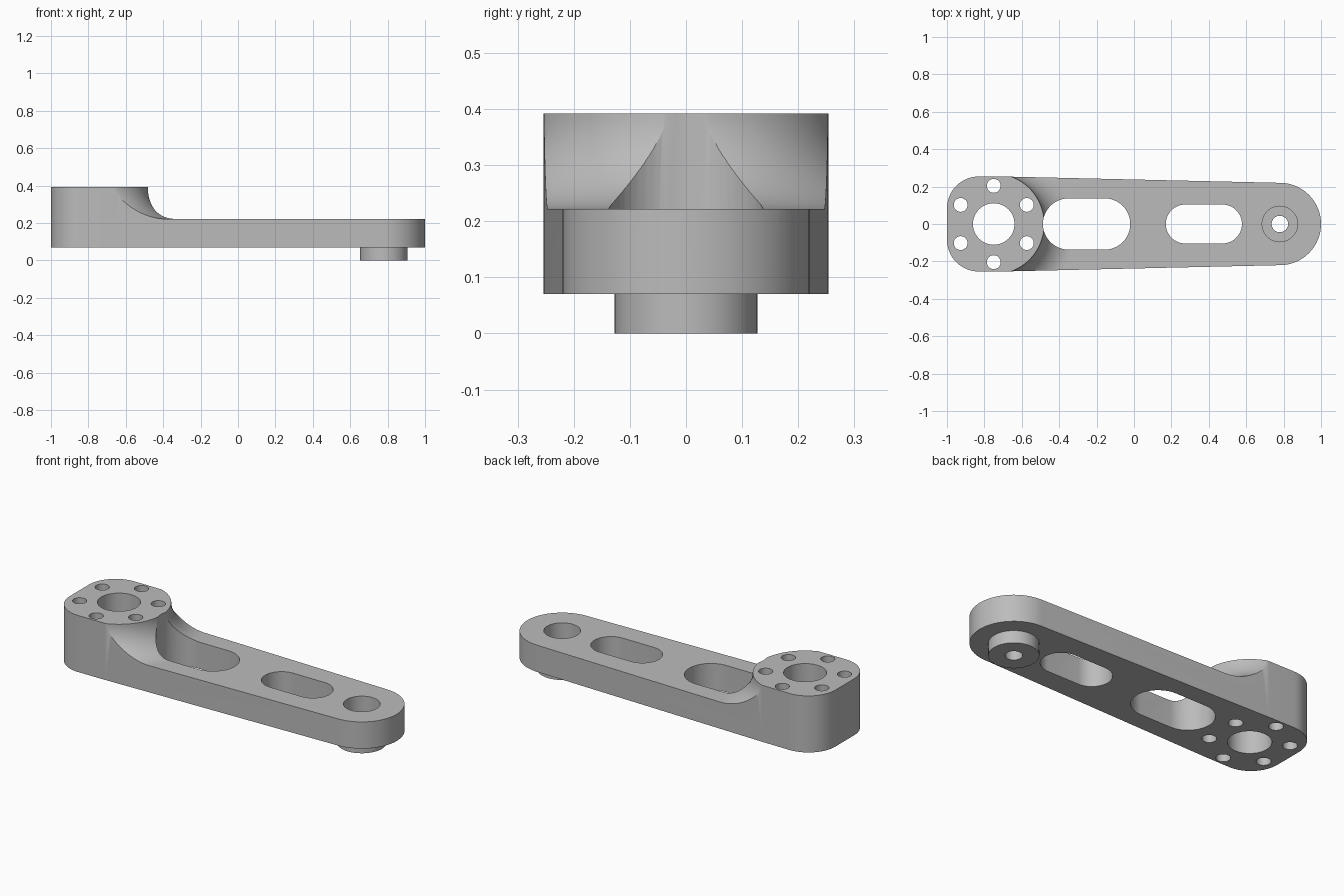
import bpy, bmesh
from math import pi, sin, cos, radians
from mathutils import Vector, Matrix

if "Cube" in bpy.data.objects:
    bpy.data.objects.remove(bpy.data.objects["Cube"])

HUB_X, TIP_X = -0.75, 0.78
BOTTOM, DECK, TOP = 0.07, 0.222, 0.392
HUB_R, FILLET = 0.27, 0.17

metal = bpy.data.materials.new("light grey metal")
metal.use_nodes = True
grey = (0.5, 0.5, 0.5, 1)
metal.diffuse_color = grey
metal.node_tree.nodes["Principled BSDF"].inputs["Base Color"].default_value = grey


def make_object(name, bm):
    bmesh.ops.recalc_face_normals(bm, faces=bm.faces)
    mesh = bpy.data.meshes.new(name)
    bm.to_mesh(mesh)
    bm.free()
    mesh.materials.append(metal)
    obj = bpy.data.objects.new(name, mesh)
    bpy.context.collection.objects.link(obj)
    return obj


def arc(cx, cy, r, start, end, steps=16):
    angles = [radians(start + (end - start) * i / steps) for i in range(steps + 1)]
    return [(cx + r * cos(a), cy + r * sin(a)) for a in angles]


def prism(name, outline, z0, z1):
    bm = bmesh.new()
    face = bm.faces.new([bm.verts.new((x, y, z0)) for x, y in outline])
    result = bmesh.ops.extrude_face_region(bm, geom=[face])
    verts = [v for v in result["geom"] if isinstance(v, bmesh.types.BMVert)]
    bmesh.ops.translate(bm, verts=verts, vec=(0, 0, z1 - z0))
    return make_object(name, bm)


def disc(name, x, y, r, z0, z1, steps=48):
    return prism(name, arc(x, y, r, 0, 360, steps)[:-1], z0, z1)


def slot(name, x0, x1, r):
    outline = arc(x1 - r, 0, r, -90, 90, 24) + arc(x0 + r, 0, r, 90, 270, 24)
    return prism(name, outline, -0.2, 0.6)


def fillet_cutter():
    # Everything above the deck and outside the hub, with a round cove at its foot
    cove = arc(HUB_R + FILLET, TOP, FILLET, 180, 270, 20)
    profile = [(HUB_R, 0.6)] + cove + [(2.3, DECK), (2.3, 0.6)]
    bm = bmesh.new()
    verts = [bm.verts.new((HUB_X + r, 0, z)) for r, z in profile]
    face = bm.faces.new(verts)
    pivot = Vector((HUB_X, 0, 0))
    bmesh.ops.rotate(bm, verts=verts, cent=pivot, matrix=Matrix.Rotation(-pi / 2, 3, "Z"))
    bmesh.ops.spin(bm, geom=[face] + face.edges[:] + verts, cent=pivot,
                   axis=(0, 0, 1), angle=pi, steps=64)
    bmesh.ops.remove_doubles(bm, verts=bm.verts, dist=0.00001)
    return make_object("fillet_cutter", bm)


# Arm body: round tip, tapering sides, square hub end with rounded corners
outline = (arc(TIP_X, 0, 0.22, -89, 89, 40) + [(-0.66, 0.253)]
           + arc(-0.83, 0.084, 0.17, 90, 180)
           + arc(-0.83, -0.084, 0.17, 180, 270) + [(-0.66, -0.253)])
arm = prism("crank_arm", outline, BOTTOM, TOP)

# Boss under the tip, then the cuts
tools = [(disc("tip_boss", TIP_X, 0, 0.127, 0, 0.15, 64), "UNION")]
cutters = [
    fillet_cutter(),
    slot("large_slot", -0.487, -0.02, 0.137),
    slot("small_slot", 0.17, 0.577, 0.104),
    disc("hub_bore", HUB_X, 0, 0.111, -0.2, 0.6),
    disc("tip_counterbore", TIP_X, 0, 0.095, 0.05, 0.6),
    disc("tip_hole", TIP_X, 0, 0.044, -0.2, 0.6, 32),
]
for i in range(6):
    a = radians(90 + 60 * i)
    cutters.append(disc("bolt_hole", HUB_X + 0.204 * cos(a), 0.204 * sin(a),
                        0.037, -0.2, 0.6, 32))
tools += [(c, "DIFFERENCE") for c in cutters]

for tool, operation in tools:
    tool.hide_render = True
    mod = arm.modifiers.new(tool.name, "BOOLEAN")
    mod.operation = operation
    mod.solver = "EXACT"
    mod.object = tool

# Bake the cuts and drop the helpers
bpy.context.view_layer.update()
graph = bpy.context.evaluated_depsgraph_get()
baked = bpy.data.meshes.new_from_object(arm.evaluated_get(graph))
arm.modifiers.clear()
arm.data = baked
for tool, _ in tools:
    bpy.data.objects.remove(tool)

bpy.ops.object.select_all(action="DESELECT")
arm.select_set(True)
bpy.context.view_layer.objects.active = arm
bpy.ops.object.shade_smooth_by_angle(angle=radians(30))
